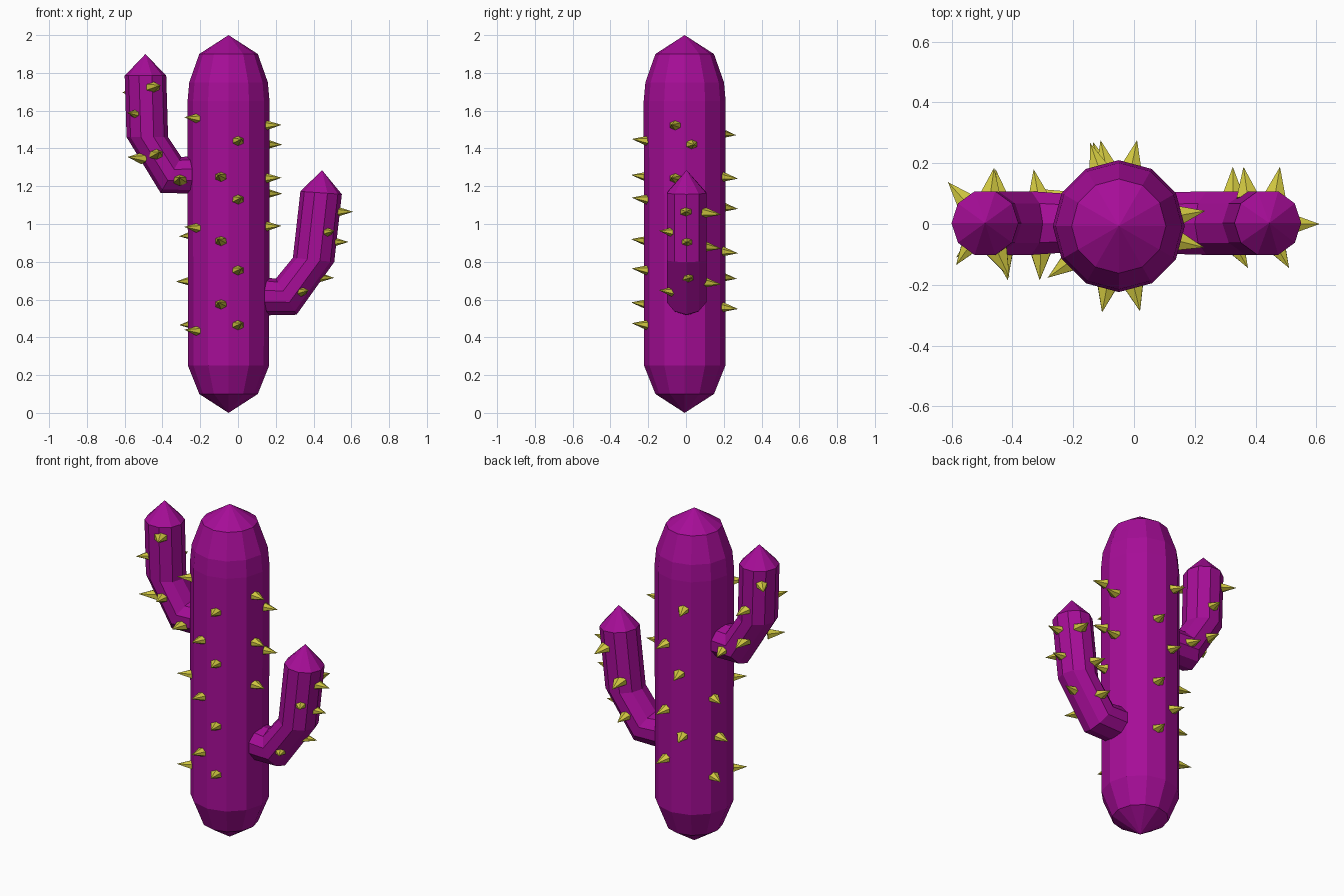
import bpy, bmesh, math
from mathutils import Vector, Matrix

if "Cube" in bpy.data.objects:
    bpy.data.objects.remove(bpy.data.objects["Cube"])


def material(name, rgb):
    m = bpy.data.materials.new(name)
    m.diffuse_color = (*rgb, 1)
    m.use_nodes = True
    m.node_tree.nodes["Principled BSDF"].inputs["Base Color"].default_value = m.diffuse_color
    return m


PURPLE = material("purple_skin", (0.38, 0.004, 0.31))
YELLOW = material("yellow_spike", (0.62, 0.56, 0.05))


def finish(bm, name, mat):
    bmesh.ops.recalc_face_normals(bm, faces=bm.faces)
    me = bpy.data.meshes.new(name)
    bm.to_mesh(me)
    bm.free()
    me.materials.append(mat)
    ob = bpy.data.objects.new(name, me)
    bpy.context.collection.objects.link(ob)
    return ob


def tube(name, rings, sides, y, start=None, tip=None):
    """Skin rings (x, z, radius, tilt) in the xz plane, closed by cone points."""
    bm = bmesh.new()
    loops = []
    for x, z, r, tilt in rings:
        t = math.radians(tilt)          # 0 = level ring, 90 = facing +x
        loop = []
        for i in range(sides):
            a = 2 * math.pi * i / sides
            u = r * math.cos(a)
            loop.append(bm.verts.new((x + u * math.cos(t), y + r * math.sin(a),
                                      z - u * math.sin(t))))
        loops.append(loop)
    for lo, hi in zip(loops, loops[1:]):
        for i in range(sides):
            j = (i + 1) % sides
            bm.faces.new((lo[i], lo[j], hi[j], hi[i]))
    for loop, point in ((loops[0], start), (loops[-1], tip)):
        if point is None:
            bm.faces.new(loop)
            continue
        p = bm.verts.new((point[0], y, point[1]))
        for i in range(sides):
            bm.faces.new((loop[i], loop[(i + 1) % sides], p))
    return finish(bm, name, PURPLE)


def spikes(name, items):
    """Small flattened cones given as (tip, azimuth in degrees)."""
    bm = bmesh.new()
    length = 0.1
    for tip, az in items:
        a = math.radians(az)
        rise = -0.12 * math.sin(a)
        d = Vector((math.cos(a), math.sin(a), rise)).normalized()
        rot = d.to_track_quat('Z', 'Y').to_matrix().to_4x4()
        mat = (Matrix.Translation(Vector(tip) - d * length / 2) @ rot
               @ Matrix.Diagonal((1.0, 0.75, 1.0, 1.0)))
        bmesh.ops.create_cone(bm, cap_ends=True, segments=6, radius1=0.042,
                              radius2=0, depth=length, matrix=mat)
    return finish(bm, name, YELLOW)


# Trunk
CX, CY = -0.05, -0.007
tube("trunk", [(CX, 0.10, 0.155, 0), (CX, 0.25, 0.215, 0), (CX, 1.65, 0.217, 0),
               (CX, 1.75, 0.208, 0), (CX, 1.90, 0.155, 0)],
     12, CY, start=(CX, 0), tip=(CX, 2.0))

# Arms
tube("left_arm", [(-0.20, 1.26, 0.10, -90), (-0.355, 1.26, 0.11, -60),
                  (-0.48, 1.46, 0.11, 0), (-0.49, 1.785, 0.11, 0)],
     10, 0.003, tip=(-0.49, 1.90))
tube("right_arm", [(0.08, 0.62, 0.105, 90), (0.255, 0.615, 0.11, 60),
                   (0.40, 0.81, 0.11, 6), (0.44, 1.165, 0.11, 4)],
     10, 0.003, tip=(0.445, 1.285))

# Trunk spikes: azimuth and height
trunk = [(284, 1.45), (259, 1.26), (284, 1.14), (259, 0.92), (284, 0.765),
         (259, 0.585), (284, 0.475),
         (216, 1.565), (216, 0.985), (216, 0.44),
         (155, 0.935), (165, 0.695), (155, 0.465),
         (-14, 1.525), (10, 1.42), (-14, 1.245), (10, 1.16), (-14, 0.99),
         (109, 1.47), (78, 1.24), (102, 1.08), (78, 0.845), (107, 0.71), (78, 0.55)]
spikes("trunk_spikes", [((CX + 0.289 * math.cos(math.radians(a)),
                          CY + 0.289 * math.sin(math.radians(a)), z), a)
                        for a, z in trunk])

# Arm spikes
spikes("left_arm_spikes", [
    ((-0.41, -0.175, 1.735), 295), ((-0.585, -0.135, 1.59), 235),
    ((-0.415, -0.185, 1.38), 280), ((-0.31, -0.185, 1.245), 268),
    ((-0.585, -0.11, 1.355), 220), ((-0.612, 0.138, 1.695), 132),
    ((-0.46, 0.185, 1.53), 82), ((-0.455, 0.18, 1.33), 95),
    ((-0.33, 0.18, 1.245), 100)])
spikes("right_arm_spikes", [
    ((0.61, 0.0, 1.065), 0), ((0.585, 0.005, 0.905), 0), ((0.51, 0.025, 0.715), 10),
    ((0.51, -0.145, 0.965), 300), ((0.375, -0.145, 0.65), 300),
    ((0.48, 0.188, 1.05), 80), ((0.36, 0.188, 0.87), 98), ((0.325, 0.188, 0.68), 90)])
